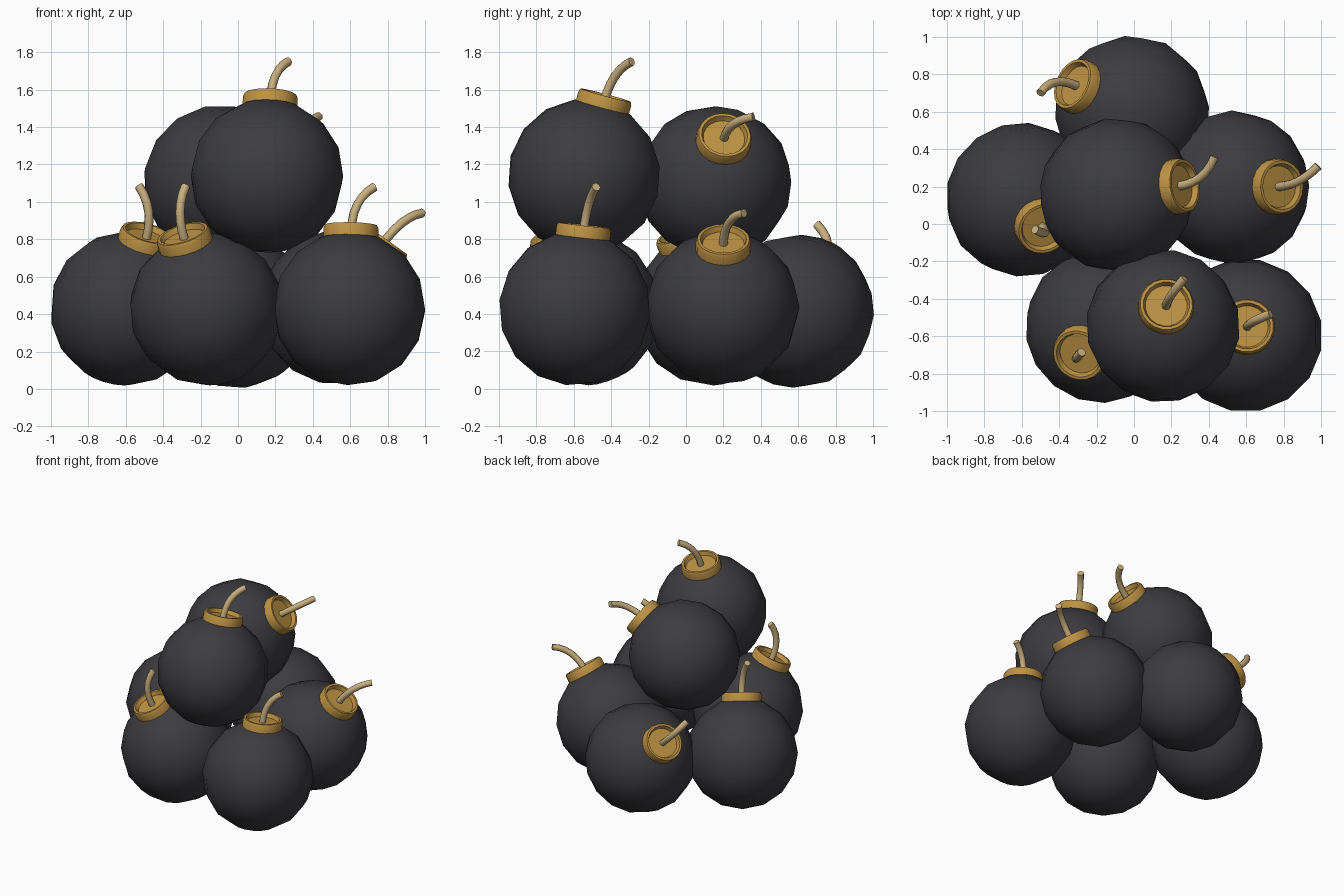
import bpy, bmesh, math
from mathutils import Vector

if "Cube" in bpy.data.objects:
    bpy.data.objects.remove(bpy.data.objects["Cube"])

R = 0.412          # bomb radius
CAP_SIDES = 20


def material(name, rgb):
    m = bpy.data.materials.new(name)
    m.diffuse_color = (*rgb, 1)
    m.use_nodes = True
    m.node_tree.nodes["Principled BSDF"].inputs["Base Color"].default_value = m.diffuse_color
    return m


IRON = material("dark_iron", (0.046, 0.045, 0.051))
BRASS = material("brass", (0.51, 0.29, 0.058))
ROPE = material("tan_rope", (0.58, 0.43, 0.21))


def finish(bm, name, mat, angle):
    bmesh.ops.recalc_face_normals(bm, faces=bm.faces)
    me = bpy.data.meshes.new(name)
    bm.to_mesh(me)
    bm.free()
    me.materials.append(mat)
    ob = bpy.data.objects.new(name, me)
    bpy.context.collection.objects.link(ob)
    bpy.ops.object.select_all(action='DESELECT')
    ob.select_set(True)
    bpy.context.view_layer.objects.active = ob
    bpy.ops.object.shade_smooth_by_angle(angle=math.radians(angle))
    return ob


def skin(bm, rings):
    """Bridge a list of equal vertex rings and close both ends."""
    for a, b in zip(rings, rings[1:]):
        n = len(a)
        for i in range(n):
            bm.faces.new((a[i], a[(i + 1) % n], b[(i + 1) % n], b[i]))
    bm.faces.new(rings[0])
    bm.faces.new(rings[-1])


def bomb(name, centre, base, tip):
    c, base, tip = Vector(centre), Vector(base), Vector(tip)
    axis = (base - c).normalized()
    rot = axis.to_track_quat('Z', 'Y')

    # ball with its pole under the cap
    bm = bmesh.new()
    bmesh.ops.create_uvsphere(bm, u_segments=16, v_segments=8, radius=R)
    ob = finish(bm, name + "_ball", IRON, 60)
    ob.location = c
    ob.rotation_euler = rot.to_euler()

    # brass cap with a shallow dished top
    profile = [(0.148, 0.355), (0.148, 0.43), (0.14, 0.448),
               (0.124, 0.448), (0.112, 0.418)]
    bm = bmesh.new()
    rings = []
    for r, z in profile:
        rings.append([bm.verts.new((r * math.cos(t), r * math.sin(t), z))
                      for t in (i * math.tau / CAP_SIDES for i in range(CAP_SIDES))])
    skin(bm, rings)
    ob = finish(bm, name + "_cap", BRASS, 35)
    ob.location = c
    ob.rotation_euler = rot.to_euler()

    # fuse: leaves along the axis, then bends towards the tip
    p0 = c + axis * 0.405
    reach = (tip - p0).dot(axis)
    p1 = p0 + axis * reach * 0.45
    p2 = p0 + axis * reach * 0.8 + (tip - p0 - axis * reach) * 0.3
    bm = bmesh.new()
    rings = []
    for k in range(7):
        t = k / 6
        s = 1 - t
        p = s**3 * p0 + 3 * s * s * t * p1 + 3 * s * t * t * p2 + t**3 * tip
        d = s * s * (p1 - p0) + 2 * s * t * (p2 - p1) + t * t * (tip - p2)
        side = d.cross(rot @ Vector((1, 0, 0))).normalized()
        other = d.cross(side).normalized()
        rings.append([bm.verts.new(p + 0.024 * (side * math.cos(a) + other * math.sin(a)))
                      for a in (i * math.tau / 8 for i in range(8))])
    skin(bm, rings)
    finish(bm, name + "_fuse", ROPE, 50)


# name, ball centre, cap centre, fuse tip
BOMBS = [
    ("back_bomb", (-0.01, 0.595, 0.415), (-0.32, 0.745, 0.68), (-0.50, 0.70, 0.88)),
    ("left_bomb", (-0.595, 0.13, 0.43), (-0.485, -0.02, 0.82), (-0.53, -0.03, 1.085)),
    ("right_bomb", (0.53, 0.195, 0.435), (0.79, 0.20, 0.80), (0.985, 0.31, 0.94)),
    ("front_left_bomb", (-0.17, -0.545, 0.43), (-0.295, -0.70, 0.825), (-0.28, -0.685, 1.085)),
    ("front_right_bomb", (0.595, -0.595, 0.43), (0.605, -0.545, 0.87), (0.73, -0.48, 1.08)),
    ("upper_front_bomb", (0.155, -0.545, 1.138), (0.173, -0.43, 1.568), (0.27, -0.29, 1.75)),
    ("upper_back_bomb", (-0.095, 0.155, 1.105), (0.26, 0.205, 1.35), (0.43, 0.36, 1.455)),
]
for b in BOMBS:
    bomb(*b)
